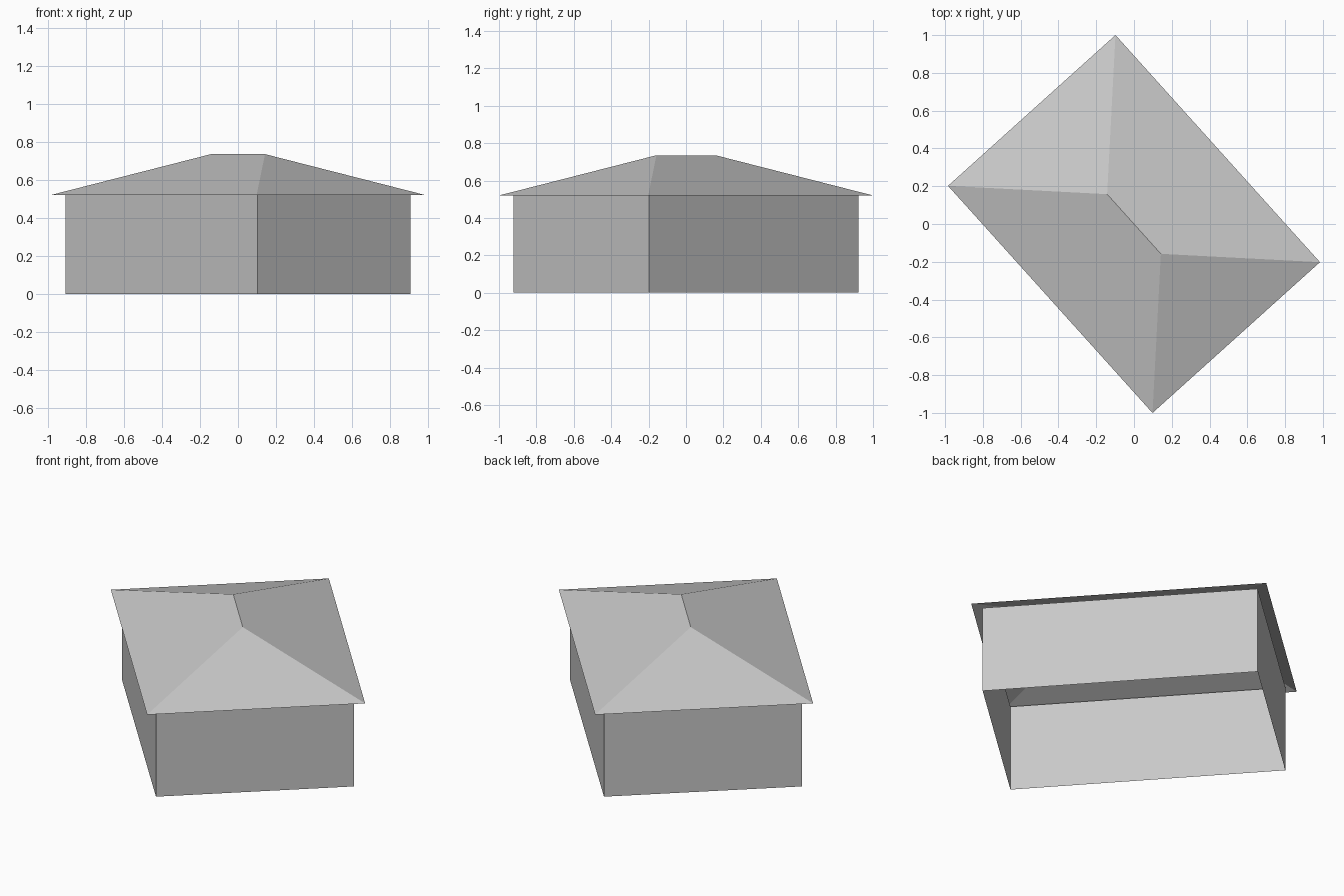
import bpy, bmesh
from math import radians
from mathutils import Matrix

cube = bpy.data.objects.get("Cube")
if cube:
    bpy.data.objects.remove(cube, do_unlink=True)

WIDTH, LENGTH = 1.083, 1.508      # wall footprint
OVERHANG = 0.055
EAVE_Z, RIDGE_Z = 0.52, 0.735
TURN = Matrix.Rotation(radians(42), 4, "Z")

grey = bpy.data.materials.new("light_grey")
grey.use_nodes = True
colour = (0.578, 0.578, 0.578, 1)
grey.diffuse_color = colour
grey.node_tree.nodes["Principled BSDF"].inputs["Base Color"].default_value = colour


def rectangle(bm, width, length, z):
    """Four corners, counter-clockwise from above."""
    signs = [(-1, -1), (1, -1), (1, 1), (-1, 1)]
    return [bm.verts.new((sx * width / 2, sy * length / 2, z)) for sx, sy in signs]


def finish(bm, name):
    bm.transform(TURN)
    mesh = bpy.data.meshes.new(name)
    bm.to_mesh(mesh)
    bm.free()
    mesh.materials.append(grey)
    obj = bpy.data.objects.new(name, mesh)
    bpy.context.collection.objects.link(obj)


# Walls: an open shell with no floor or ceiling
bm = bmesh.new()
base = rectangle(bm, WIDTH, LENGTH, 0)
top = rectangle(bm, WIDTH, LENGTH, EAVE_Z)
for i in range(4):
    j = (i + 1) % 4
    bm.faces.new((base[i], base[j], top[j], top[i]))
finish(bm, "walls")

# Hipped roof: a thin sheet with equal slopes and a short ridge
bm = bmesh.new()
roof_width, roof_length = WIDTH + 2 * OVERHANG, LENGTH + 2 * OVERHANG
a, b, c, d = rectangle(bm, roof_width, roof_length, EAVE_Z)
half_ridge = (roof_length - roof_width) / 2
front = bm.verts.new((0, -half_ridge, RIDGE_Z))
back = bm.verts.new((0, half_ridge, RIDGE_Z))
for corners in ((a, b, front), (b, c, back, front), (c, d, back), (d, a, front, back)):
    bm.faces.new(corners)
finish(bm, "hipped_roof")
